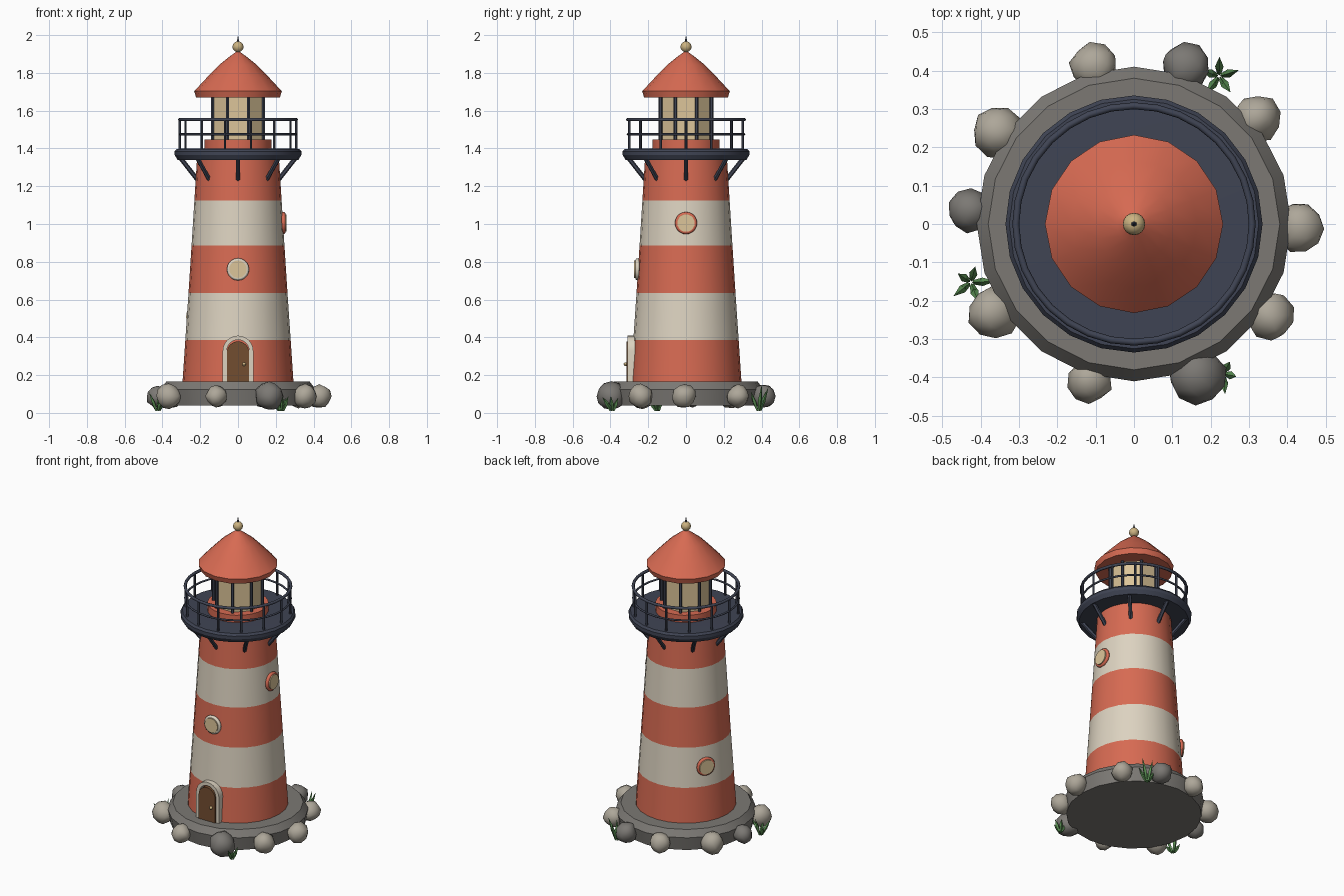
import bpy, bmesh, math, random
from mathutils import Vector, Matrix

if "Cube" in bpy.data.objects:
    bpy.data.objects.remove(bpy.data.objects["Cube"])

random.seed(4)


def material(name, rgb):
    m = bpy.data.materials.new(name)
    m.diffuse_color = (*rgb, 1)
    m.use_nodes = True
    m.node_tree.nodes["Principled BSDF"].inputs["Base Color"].default_value = m.diffuse_color
    return m


RED = material("coral red", (0.68, 0.145, 0.085))
CREAM = material("cream", (0.72, 0.65, 0.53))
GREY = material("stone grey", (0.20, 0.19, 0.175))
PALE = material("pale stone", (0.42, 0.385, 0.32))
NAVY = material("dark navy", (0.05, 0.058, 0.088))
GLASS = material("warm glass", (0.72, 0.56, 0.32))
GOLD = material("gold", (0.60, 0.45, 0.22))
BROWN = material("door brown", (0.17, 0.075, 0.03))
GREEN = material("grass green", (0.10, 0.27, 0.085))


def finish(name, bm, mats, angle=35):
    bmesh.ops.recalc_face_normals(bm, faces=bm.faces)
    me = bpy.data.meshes.new(name)
    bm.to_mesh(me)
    bm.free()
    for m in mats:
        me.materials.append(m)
    me.shade_smooth()
    me.set_sharp_from_angle(angle=math.radians(angle))
    ob = bpy.data.objects.new(name, me)
    bpy.context.collection.objects.link(ob)
    return ob


def lathe(name, profile, sides, mats, bands=None, angle=35, turn=0.0, matrix=None):
    """Spin (radius, z) points about z; bands gives a material per profile step."""
    bm = bmesh.new()
    rings = []
    for r, z in profile:
        rings.append([bm.verts.new((r * math.cos(turn + math.tau * i / sides),
                                    r * math.sin(turn + math.tau * i / sides), z))
                      for i in range(sides)])
    for k, (a, b) in enumerate(zip(rings, rings[1:])):
        for i in range(sides):
            j = (i + 1) % sides
            f = bm.faces.new((a[i], a[j], b[j], b[i]))
            f.material_index = bands[k] if bands else 0
    bm.faces.new(rings[0][::-1])
    bm.faces.new(rings[-1])
    bmesh.ops.remove_doubles(bm, verts=bm.verts, dist=1e-5)
    if matrix:
        bm.transform(matrix)
    return finish(name, bm, mats, angle)


def add_rod(bm, p, q, r1, r2=None, sides=6):
    p, q = Vector(p), Vector(q)
    d = q - p
    mat = Matrix.Translation((p + q) / 2) @ d.to_track_quat('Z', 'Y').to_matrix().to_4x4()
    bmesh.ops.create_cone(bm, cap_ends=True, segments=sides, radius1=r1,
                          radius2=r1 if r2 is None else r2, depth=d.length, matrix=mat)


def polar(r, a, z):
    return (r * math.cos(a), r * math.sin(a), z)


def torus(name, R, r, mat, z=0.0, n=32, m=8, matrix=None):
    bm = bmesh.new()
    g = [[bm.verts.new(polar(R + r * math.cos(math.tau * j / m), math.tau * i / n,
                             z + r * math.sin(math.tau * j / m)))
          for j in range(m)] for i in range(n)]
    for i in range(n):
        for j in range(m):
            bm.faces.new((g[i][j], g[(i + 1) % n][j],
                          g[(i + 1) % n][(j + 1) % m], g[i][(j + 1) % m]))
    if matrix:
        bm.transform(matrix)
    return finish(name, bm, [mat], 60)


# Stone base and striped tower
lathe("stone_base", [(0.395, 0.04), (0.41, 0.125), (0.38, 0.165)], 20, [GREY], angle=25)
lathe("tower", [(0.294, 0.16), (0.279, 0.385), (0.262, 0.635), (0.246, 0.885),
                (0.231, 1.125), (0.217, 1.345)], 24, [RED, CREAM], [0, 1, 0, 1, 0])

# Gallery deck, rails, posts and brackets
lathe("gallery_deck", [(0.20, 1.34), (0.32, 1.34), (0.335, 1.365), (0.335, 1.385),
                       (0.325, 1.398), (0.20, 1.4)], 24, [NAVY], angle=25)
torus("top_rail", 0.308, 0.009, NAVY, 1.553)
torus("middle_rail", 0.308, 0.006, NAVY, 1.475)
bm = bmesh.new()
for i in range(14):
    a = math.tau * i / 14
    add_rod(bm, polar(0.308, a, 1.39), polar(0.308, a, 1.553), 0.007)
finish("railing_posts", bm, [NAVY])
bm = bmesh.new()
for i in range(8):
    a = math.tau * i / 8
    add_rod(bm, polar(0.215, a, 1.235), polar(0.305, a, 1.35), 0.012)
finish("gallery_brackets", bm, [NAVY])

# Lantern room
lathe("lantern_base", [(0.178, 1.39), (0.178, 1.447)], 24, [RED])
lathe("lantern_glass", [(0.138, 1.44), (0.138, 1.69)], 8, [GLASS], turn=math.pi / 8)
bm = bmesh.new()
for i in range(8):
    a = math.tau * (i + 0.5) / 8
    add_rod(bm, polar(0.146, a, 1.44), polar(0.146, a, 1.69), 0.0095)
finish("lantern_posts", bm, [NAVY])

# Roof and finial
lathe("roof", [(0.222, 1.67), (0.232, 1.703), (0.165, 1.775), (0.10, 1.842),
               (0.045, 1.886), (0.008, 1.913)], 16, [RED])
bm = bmesh.new()
bmesh.ops.create_uvsphere(bm, u_segments=16, v_segments=10, radius=0.029,
                          matrix=Matrix.Translation((0, 0, 1.938)))
finish("finial_ball", bm, [GOLD])
bm = bmesh.new()
add_rod(bm, (0, 0, 1.955), (0, 0, 2.0), 0.009, 0.0)
finish("finial_spike", bm, [NAVY])


# Round windows: a pane standing out of a ring on the tower wall
def window(name, azimuth, z, ring_mat):
    wall = 0.294 - (z - 0.165) * 0.0655
    mat = (Matrix.Translation((0, 0, z)) @ Matrix.Rotation(azimuth, 4, 'Z')
           @ Matrix.Translation((wall, 0, 0)) @ Matrix.Rotation(math.pi / 2, 4, 'Y'))
    torus(name + "_ring", 0.048, 0.011, ring_mat, 0.002, 20, 8, mat)
    lathe(name + "_pane", [(0.046, -0.03), (0.046, 0.019)], 20, [GLASS], matrix=mat)


window("front_window", -math.pi / 2, 0.76, CREAM)
window("side_window", 0, 1.005, RED)
window("back_window", math.radians(150), 0.51, RED)


# Arched door with frame and knob
def arch(w, spring, n=12):
    pts = [(w, 0.16)]
    pts += [(w * math.cos(math.pi * i / n), spring + w * math.sin(math.pi * i / n))
            for i in range(n + 1)]
    return pts + [(-w, 0.16)]


bm = bmesh.new()
rows = []
for (xo, zo), (xi, zi) in zip(arch(0.081, 0.328), arch(0.059, 0.328)):
    rows.append([bm.verts.new(c) for c in ((xo, -0.24, zo), (xo, -0.309, zo),
                                           (xi, -0.309, zi), (xi, -0.24, zi))])
for a, b in zip(rows, rows[1:]):
    for j in range(4):
        bm.faces.new((a[j], b[j], b[(j + 1) % 4], a[(j + 1) % 4]))
bm.faces.new(rows[0])
bm.faces.new(rows[-1][::-1])
finish("door_frame", bm, [CREAM])

bm = bmesh.new()
face = bm.faces.new([bm.verts.new((x, -0.316, z)) for x, z in arch(0.0585, 0.32)])
ext = bmesh.ops.extrude_face_region(bm, geom=[face], use_keep_orig=True)
for v in ext["geom"]:
    if isinstance(v, bmesh.types.BMVert):
        v.co.y = -0.25
finish("door", bm, [BROWN])
bm = bmesh.new()
bmesh.ops.create_uvsphere(bm, u_segments=10, v_segments=8, radius=0.01,
                          matrix=Matrix.Translation((0.032, -0.32, 0.258)))
finish("door_knob", bm, [GOLD])

# Boulders round the base: x, y, radius, dark or pale
ROCKS = [(-0.105, 0.41, 0.061, PALE), (0.135, 0.41, 0.063, GREY), (0.32, 0.275, 0.061, PALE),
         (0.43, -0.01, 0.062, PALE), (0.355, -0.24, 0.063, PALE), (0.165, -0.395, 0.075, GREY),
         (-0.115, -0.41, 0.056, PALE), (-0.365, -0.23, 0.066, PALE),
         (-0.43, 0.035, 0.056, GREY), (-0.355, 0.24, 0.066, PALE)]
for k, (x, y, r, mat) in enumerate(ROCKS):
    bm = bmesh.new()
    bmesh.ops.create_icosphere(bm, subdivisions=2, radius=r)
    bm.transform(Matrix.Rotation(random.uniform(0, 6), 4, 'Z'))
    for v in bm.verts:
        v.co *= random.uniform(0.93, 1.09)
    bm.transform(Matrix.Translation((x, y, 0.088)))
    finish(f"boulder_{k + 1}", bm, [mat], 45)

# Grass tufts: splayed pointed blades
for k, (x, y, tall) in enumerate([(0.222, 0.385, 0.15), (-0.425, -0.152, 0.125),
                                  (0.232, -0.39, 0.11)]):
    bm = bmesh.new()
    for i in range(5):
        a = math.tau * i / 5 + 0.3 + k
        lean = random.uniform(0.035, 0.065)
        h = tall * (1.0 if i == 0 else random.uniform(0.55, 0.9))
        root = Vector((x, y, 0.012)) + Vector(polar(0.008, a, 0))
        mid = root + Vector(polar(lean * 0.35, a, h * 0.4))
        tip = Vector((x, y, 0)) + Vector(polar(lean, a, h))
        add_rod(bm, root, mid, 0.006, 0.011, 4)
        add_rod(bm, mid, tip, 0.011, 0.0, 4)
    finish(f"grass_tuft_{k + 1}", bm, [GREEN], 20)
